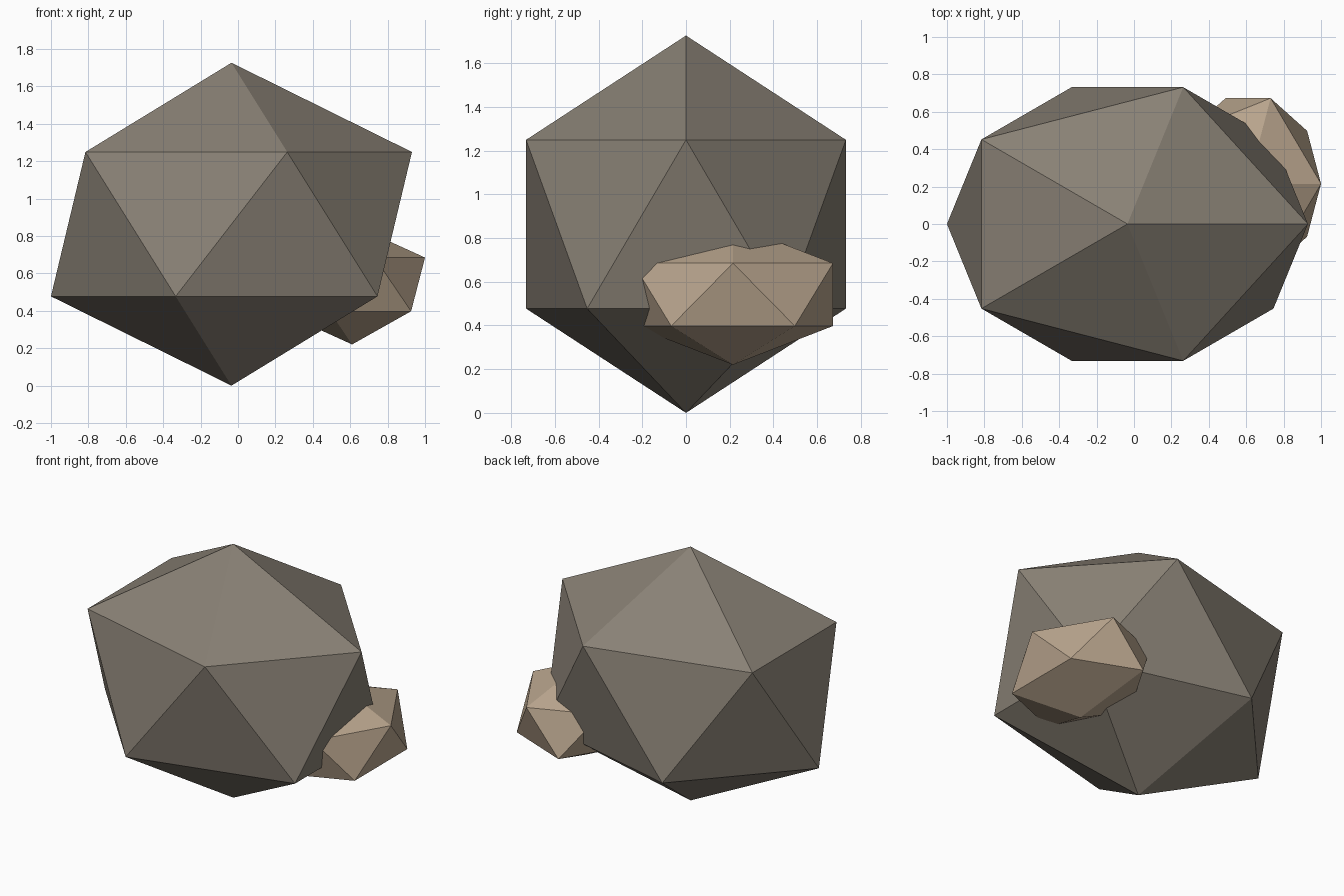
import bpy

if "Cube" in bpy.data.objects:
    bpy.data.objects.remove(bpy.data.objects["Cube"])


def material(name, rgb):
    m = bpy.data.materials.new(name)
    m.diffuse_color = (*rgb, 1.0)
    m.use_nodes = True
    m.node_tree.nodes["Principled BSDF"].inputs["Base Color"].default_value = m.diffuse_color
    return m


def rock(name, centre, radii, mat):
    """Flat-faced 20-sided stone stretched along each axis."""
    bpy.ops.mesh.primitive_ico_sphere_add(subdivisions=1, radius=1, location=centre)
    ob = bpy.context.object
    ob.name = name
    ob.scale = radii
    bpy.ops.object.transform_apply(location=False, rotation=False, scale=True)
    bpy.ops.object.shade_flat()
    ob.data.materials.append(mat)
    return ob


grey = material("warm grey stone", (0.250, 0.219, 0.178))
tan = material("tan stone", (0.479, 0.371, 0.265))

# Main boulder, standing on its lowest point
rock("large_boulder", (-0.035, 0, 0.863), (1.079, 0.86, 0.863), grey)

# Smaller stone embedded in the lower right back side
rock("small_stone", (0.61, 0.215, 0.541), (0.436, 0.538, 0.321), tan)
